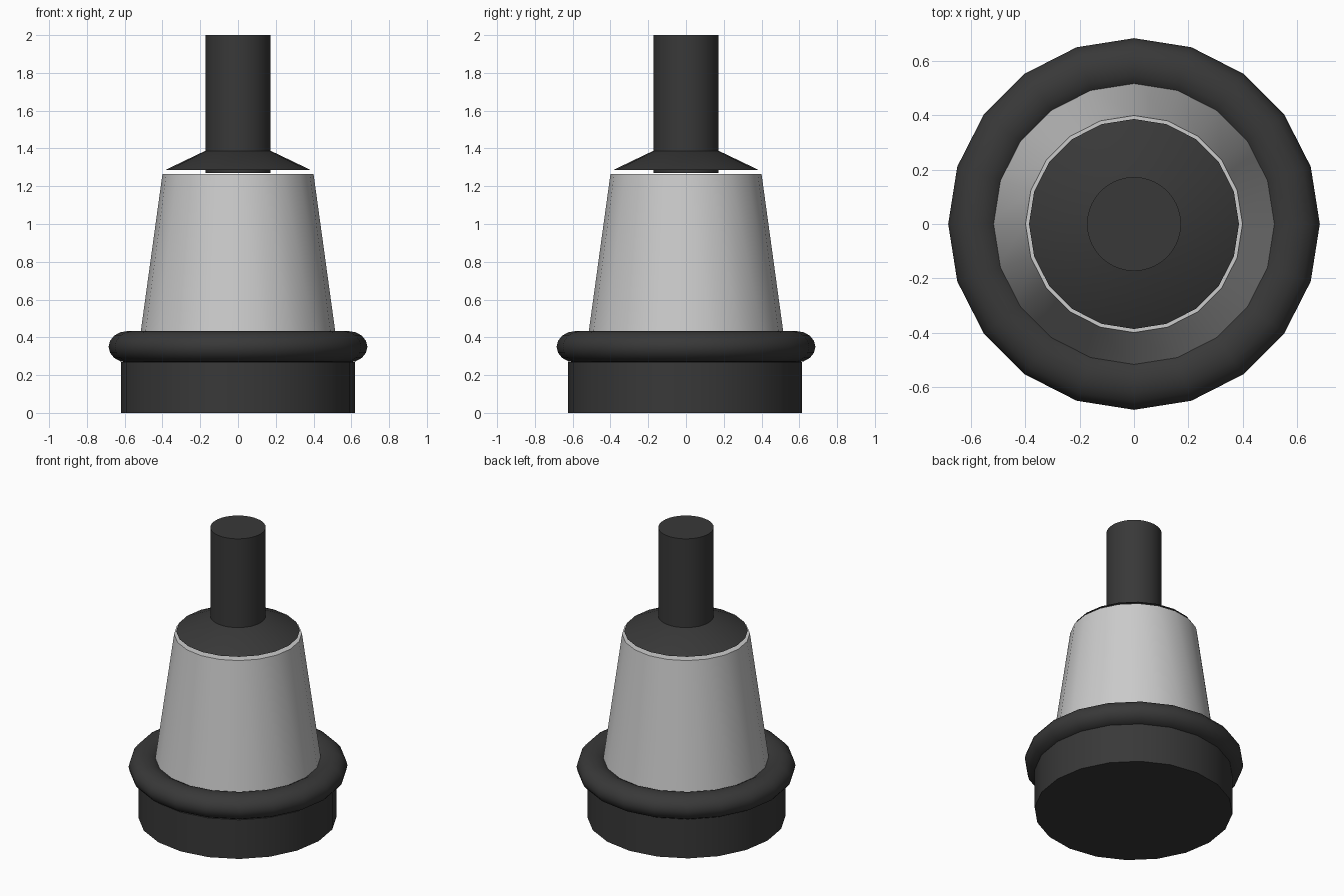
import bpy
from math import cos, sin, pi, radians

if "Cube" in bpy.data.objects:
    bpy.data.objects.remove(bpy.data.objects["Cube"])

dark = bpy.data.materials.new("black_rubber")
dark.diffuse_color = (0.04, 0.04, 0.04, 1)
dark.use_nodes = True
dark.node_tree.nodes["Principled BSDF"].inputs["Base Color"].default_value = dark.diffuse_color


def smooth(obj, name, mat=None):
    obj.name = name
    if mat:
        obj.data.materials.append(mat)
    bpy.ops.object.shade_smooth_by_angle(angle=radians(30))
    return obj


def frustum(name, r1, r2, z1, z2, sides=20, mat=None, y=0):
    bpy.ops.mesh.primitive_cone_add(vertices=sides, radius1=r1, radius2=r2,
                                    depth=z2 - z1, location=(0, y, (z1 + z2) / 2))
    return smooth(bpy.context.object, name, mat)


# Base puck
frustum("base", 0.62, 0.62, 0, 0.27, mat=dark, y=-0.005)

# Rounded collar around the foot of the body
bpy.ops.mesh.primitive_torus_add(major_segments=20, minor_segments=16,
                                 major_radius=0.585, minor_radius=0.1,
                                 location=(0, 0, 0.35))
collar = bpy.context.object
collar.scale.z = 0.83
bpy.ops.object.transform_apply(location=False, rotation=False, scale=True)
smooth(collar, "collar", dark)

# Tapered grey body
frustum("body", 0.537, 0.4, 0.27, 1.265)

# Sloped cap, hovering just above the body, and stem
frustum("cap", 0.387, 0.172, 1.285, 1.388, mat=dark)
frustum("stem", 0.173, 0.173, 1.27, 2.0, sides=40, mat=dark)
